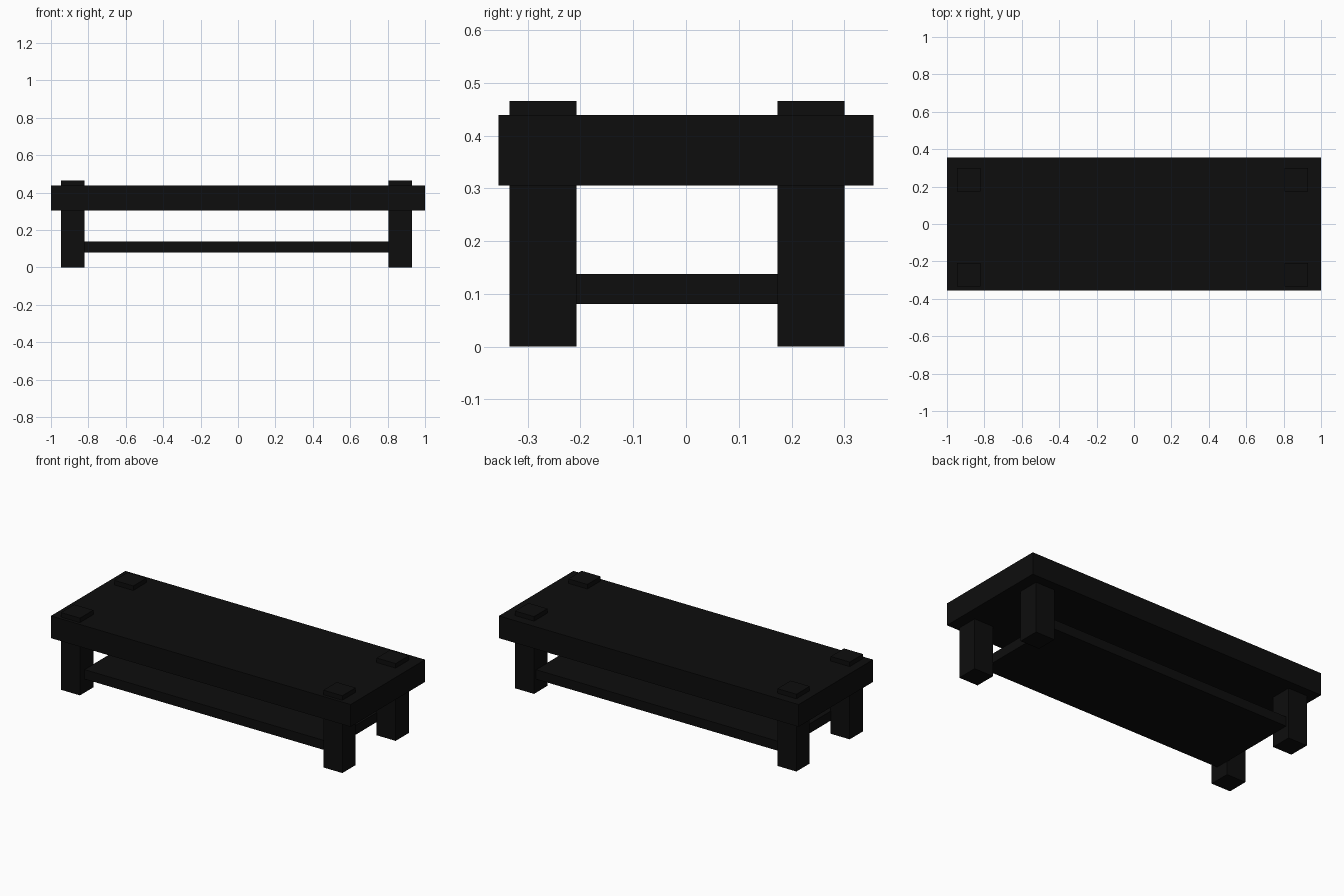
import bpy

if "Cube" in bpy.data.objects:
    bpy.data.objects.remove(bpy.data.objects["Cube"])

# One near-black finish for the whole table
black = bpy.data.materials.new("near_black_wood")
black.diffuse_color = (0.004, 0.004, 0.004, 1.0)
black.use_nodes = True
black.node_tree.nodes["Principled BSDF"].inputs["Base Color"].default_value = black.diffuse_color


def box(name, x, y, z):
    """Box spanning the given (min, max) ranges."""
    bpy.ops.mesh.primitive_cube_add(
        size=1, location=[(a + b) / 2 for a, b in (x, y, z)])
    ob = bpy.context.object
    ob.name = name
    ob.scale = [b - a for a, b in (x, y, z)]
    bpy.ops.object.transform_apply(location=False, rotation=False, scale=True)
    ob.data.materials.append(black)
    return ob


# Thick table top
box("table_top", (-1, 1), (-0.355, 0.355), (0.305, 0.439))

# Lower shelf, held between the legs
box("lower_shelf", (-0.822, 0.806), (-0.29, 0.28), (0.081, 0.138))

# Square legs whose ends poke through the top (slightly off centre)
W = 0.127
for side, x in (("left", -0.947), ("right", 0.804)):
    for end, y in (("front", -0.335), ("back", 0.173)):
        box(f"{end}_{side}_leg", (x, x + W), (y, y + W), (0, 0.466))
